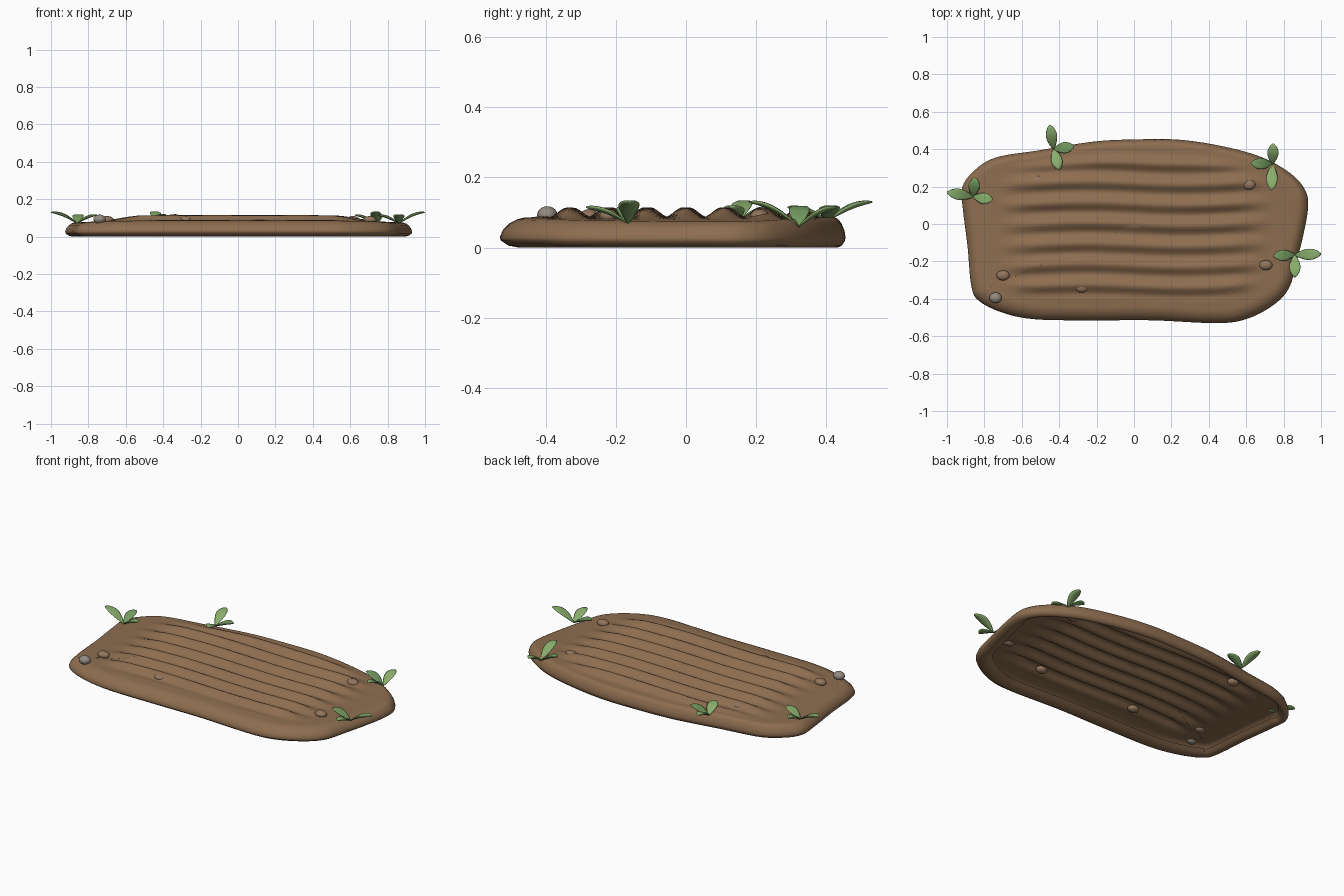
import bpy, bmesh, math
from mathutils import Vector

if "Cube" in bpy.data.objects:
    bpy.data.objects.remove(bpy.data.objects["Cube"])


def material(name, rgb):
    m = bpy.data.materials.new(name)
    m.diffuse_color = (*rgb, 1)
    m.use_nodes = True
    m.node_tree.nodes["Principled BSDF"].inputs["Base Color"].default_value = m.diffuse_color
    return m


SOIL = material("soil", (0.27, 0.155, 0.08))
CLOD = material("clod", (0.29, 0.18, 0.11))
STONE = material("stone", (0.30, 0.26, 0.22))
GREENS = [material("leaf_light", (0.25, 0.42, 0.15)),
          material("leaf_mid", (0.18, 0.34, 0.12)),
          material("leaf_dark", (0.10, 0.22, 0.07))]


def loft(name, rings, mat, cap_start=False, cap_end=False):
    """Join closed rings of points into a smooth skin."""
    bm = bmesh.new()
    rows = [[bm.verts.new(p) for p in r] for r in rings]
    for a, b in zip(rows, rows[1:]):
        n = len(a)
        for i in range(n):
            j = (i + 1) % n
            bm.faces.new((a[i], a[j], b[j], b[i]))
    if cap_start:
        bm.faces.new(rows[0][::-1])
    if cap_end:
        bm.faces.new(rows[-1])
    for f in bm.faces:
        f.smooth = True
    me = bpy.data.meshes.new(name)
    bm.to_mesh(me)
    bm.free()
    me.materials.append(mat)
    ob = bpy.data.objects.new(name, me)
    bpy.context.collection.objects.link(ob)
    return ob


# Outline of the soil patch, counter-clockwise
OUTLINE = [(0.93, 0.08), (0.92, 0.17), (0.85, 0.26), (0.70, 0.35), (0.50, 0.41),
           (0.25, 0.45), (0, 0.452), (-0.22, 0.44), (-0.50, 0.395), (-0.74, 0.355),
           (-0.86, 0.28), (-0.92, 0.19), (-0.915, 0.08), (-0.89, -0.12),
           (-0.87, -0.33), (-0.83, -0.41), (-0.70, -0.475), (-0.52, -0.51),
           (-0.2, -0.515), (0.1, -0.515), (0.45, -0.53), (0.61, -0.505),
           (0.75, -0.43), (0.83, -0.34), (0.87, -0.2), (0.905, -0.06)]


def smooth_loop(pts, steps):
    pts = [Vector(p) for p in pts]
    out = []
    n = len(pts)
    for i in range(n):
        a, b, c, d = (pts[(i + k) % n] for k in (-1, 0, 1, 2))
        for s in range(steps):
            t = s / steps
            out.append(0.5 * (2 * b + (c - a) * t + (2 * a - 5 * b + 4 * c - d) * t * t
                              + (3 * b - a - 3 * c + d) * t ** 3))
    return out


loop = smooth_loop(OUTLINE, 8)
N = len(loop)


def rim_point(i, f, z):
    """Point on the rim: f is the inset (wider at the front), z the height."""
    p = loop[i]
    t = (loop[(i + 1) % N] - loop[i - 1]).normalized()
    normal = Vector((t.y, -t.x))
    q = p - normal * f * (0.05 - 0.02 * normal.y)
    return Vector((q.x, q.y, z * (1 - 0.13 * min(1, abs(p.x) / 0.9) ** 5)))


def fade(v, lo, hi):
    t = max(0, min(1, (hi - v) / (hi - lo)))
    return t * t * (3 - 2 * t)


def furrow(x, y, s):
    """Height of the ploughed ridges, fading out near the rim."""
    wave = 0.5 + 0.5 * math.cos(2 * math.pi * (y + 0.008 * math.sin(6 * x)) / 0.11)
    return 0.028 * wave * fade(abs(x), 0.5, 0.78) * fade(s, 0.78, 0.97)


# Soil patch: bottom lip, rounded side, then the furrowed top
RIM = [(1.5, 0.025), (1.15, 0.008), (0.8, 0.0), (0.35, 0.006), (0.05, 0.02),
       (0, 0.03), (0.12, 0.05), (0.4, 0.07), (0.7, 0.081), (1.0, 0.086)]
rings = [[rim_point(i, f, z) for i in range(N)] for f, z in RIM]
edge = rings[-1]
RINGS = 34
for k in range(1, RINGS):
    s = 1 - k / RINGS
    ring = []
    for p in edge:
        x, y = p.x * s, p.y * s
        z = 0.087 + (p.z - 0.087) * s ** 4 + furrow(x, y, s)
        ring.append(Vector((x, y, z)))
    rings.append(ring)
loft("soil_patch", rings, SOIL, cap_end=True)


# Pebbles lying on the soil
def pebble(name, loc, size, mat):
    bpy.ops.mesh.primitive_uv_sphere_add(segments=16, ring_count=10, location=loc)
    ob = bpy.context.object
    ob.name = name
    ob.scale = size
    ob.data.materials.append(mat)
    bpy.ops.object.shade_smooth()


for i, (x, y) in enumerate([(-0.51, 0.23), (0.615, 0.21), (0.705, -0.22),
                            (0.375, -0.335), (-0.28, -0.34), (-0.70, -0.275)]):
    pebble(f"soil_clod_{i + 1}", (x, y, 0.09), (0.035, 0.027, 0.02), CLOD)
pebble("grey_pebble", (-0.74, -0.395, 0.093), (0.033, 0.029, 0.025), STONE)


# Sprouts of three arching leaves
def leaf(name, base, tip, mat):
    base, tip = Vector(base), Vector(tip)
    d = tip - base
    side = Vector((-d.y, d.x, 0)).normalized()
    steps, sides = 12, 10
    out = []
    for k in range(steps + 1):
        t = k / steps
        c = base + d * t
        c.z = base.z + d.z * (1 - (1 - t) ** 1.8)
        w = 0.004 + 0.026 * math.sin(math.pi * t ** 1.15) ** 0.8 if 0 < k < steps else 0.003
        h = 0.008 * (w / 0.03) ** 0.6
        out.append([c + side * w * math.cos(a) + Vector((0, 0, h * math.sin(a)
                    + 0.006 * math.cos(a) ** 2 * w / 0.03))
                    for a in (2 * math.pi * j / sides for j in range(sides))])
    loft(name, out, mat, True, True)


SPROUTS = {
    "back_left": ((-0.43, 0.40, 0.075), [(-0.45, 0.53), (-0.32, 0.415), (-0.40, 0.29)]),
    "left": ((-0.86, 0.145, 0.07), [(-1.0, 0.17), (-0.85, 0.25), (-0.755, 0.13)]),
    "back_right": ((0.74, 0.32, 0.06), [(0.745, 0.43), (0.625, 0.325), (0.735, 0.18)]),
    "right": ((0.86, -0.165, 0.07), [(1.0, -0.16), (0.745, -0.17), (0.86, -0.285)]),
}
for name, (base, tips) in SPROUTS.items():
    for i, (x, y) in enumerate(tips):
        z = 0.13 if math.hypot(x - base[0], y - base[1]) > 0.122 else 0.115
        leaf(f"{name}_sprout_leaf_{i + 1}", base, (x, y, z), GREENS[i % 2])
